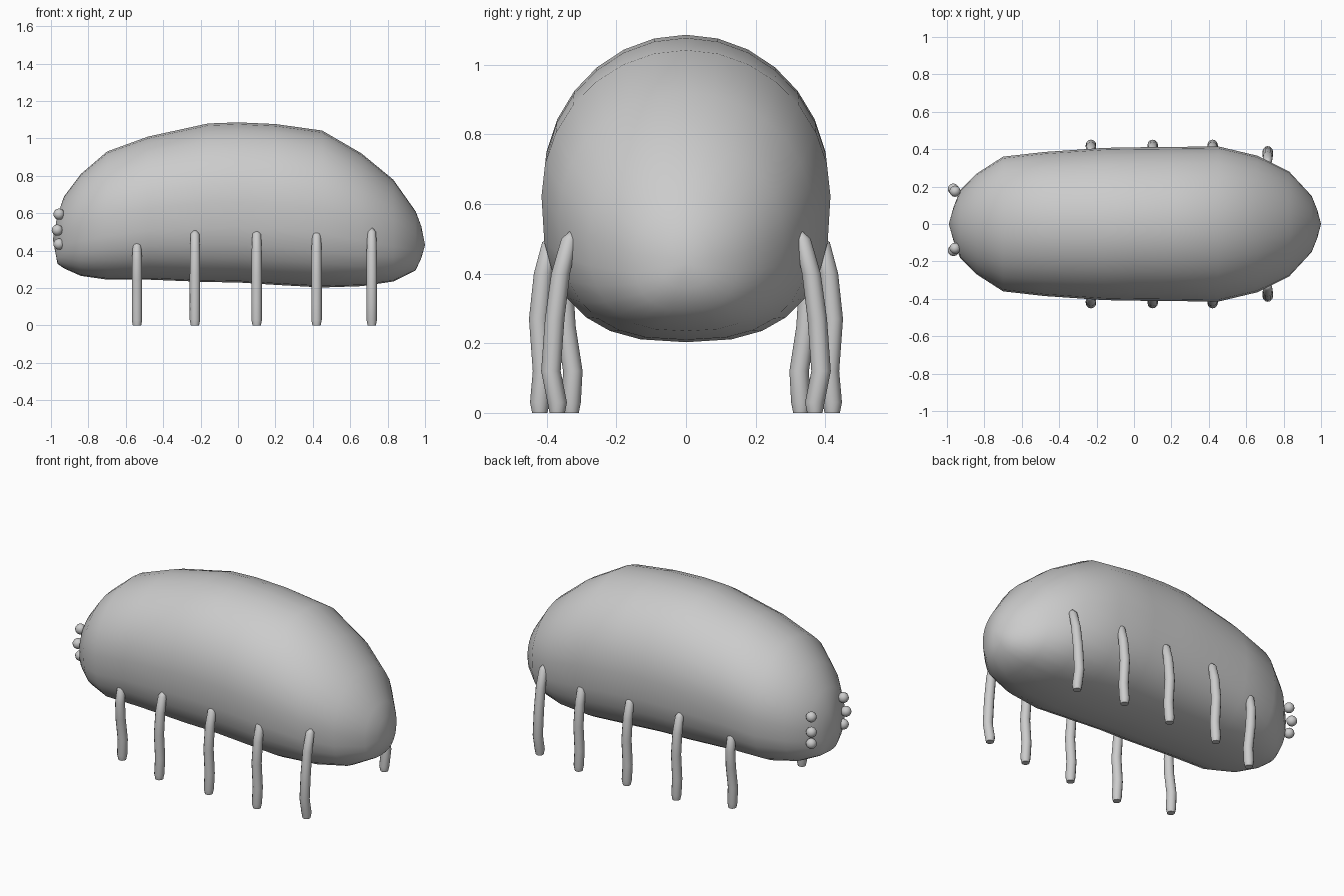
import bpy, bmesh
from math import sin, cos, pi, radians
from mathutils import Vector

if "Cube" in bpy.data.objects:
    bpy.data.objects.remove(bpy.data.objects["Cube"])


def loft(name, rings, start, end):
    """Skin a list of closed rings and close both ends to a point."""
    bm = bmesh.new()
    vs = [[bm.verts.new(p) for p in r] for r in rings]
    n = len(vs[0])
    for a, b in zip(vs, vs[1:]):
        for i in range(n):
            j = (i + 1) % n
            bm.faces.new((a[i], a[j], b[j], b[i]))
    for ring, tip in ((vs[0], start), (vs[-1], end)):
        t = bm.verts.new(tip)
        for i in range(n):
            bm.faces.new((ring[i], ring[(i + 1) % n], t))
    bmesh.ops.recalc_face_normals(bm, faces=bm.faces)
    me = bpy.data.meshes.new(name)
    bm.to_mesh(me)
    bm.free()
    ob = bpy.data.objects.new(name, me)
    bpy.context.collection.objects.link(ob)
    smooth(ob)
    return ob


def smooth(ob):
    bpy.ops.object.select_all(action='DESELECT')
    ob.select_set(True)
    bpy.context.view_layer.objects.active = ob
    bpy.ops.object.shade_smooth_by_angle(angle=radians(50))


# Body section: round on top, flatter underneath
def section(x, zb, zt, w, n=28):
    c, h = (zb + zt) / 2, (zt - zb) / 2
    pts = []
    for i in range(n):
        a = 2 * pi * i / n
        e = 1.0 if sin(a) >= 0 else 2 / 2.6
        y = abs(cos(a)) ** e * (1 if cos(a) >= 0 else -1)
        z = abs(sin(a)) ** e * (1 if sin(a) >= 0 else -1)
        pts.append((x, w * y, c + h * z))
    return pts


# Body: x, bottom, top, half width
profile = [
    (-0.965, 0.33, 0.59, 0.09), (-0.93, 0.305, 0.69, 0.18),
    (-0.84, 0.265, 0.81, 0.27), (-0.70, 0.245, 0.93, 0.36),
    (-0.48, 0.245, 1.01, 0.385), (-0.16, 0.232, 1.08, 0.407),
    (0.0, 0.23, 1.086, 0.41), (0.2, 0.217, 1.077, 0.412),
    (0.45, 0.203, 1.042, 0.415), (0.66, 0.21, 0.92, 0.365),
    (0.83, 0.235, 0.78, 0.28), (0.95, 0.295, 0.61, 0.15),
    (0.98, 0.36, 0.53, 0.075),
]
loft("body", [section(*p) for p in profile], (-0.99, 0, 0.46), (1.0, 0, 0.43))

# Legs: five wavy pairs, paths as (y, z, radius)
mid = [(0.42, 0.0, 0.022), (0.42, 0.03, 0.028), (0.412, 0.12, 0.028),
       (0.423, 0.27, 0.028), (0.41, 0.4, 0.027), (0.39, 0.49, 0.023)]
front = [(0.33, 0.0, 0.022), (0.33, 0.03, 0.028), (0.325, 0.12, 0.028),
         (0.345, 0.25, 0.028), (0.35, 0.35, 0.027), (0.34, 0.43, 0.022)]
back = [(0.37, 0.0, 0.022), (0.37, 0.03, 0.028), (0.388, 0.12, 0.028),
        (0.377, 0.27, 0.028), (0.36, 0.4, 0.027), (0.335, 0.5, 0.023)]
legs = [(-0.54, front), (-0.23, mid), (0.10, mid), (0.42, mid), (0.715, back)]
for k, (x, path) in enumerate(legs, 1):
    for side, s in (("right", -1), ("left", 1)):
        rings = [[(x + r * cos(2 * pi * i / 12), s * y + r * sin(2 * pi * i / 12), z)
                  for i in range(12)] for y, z, r in path]
        y0, y1, z1 = path[0][0], path[-1][0] - 0.01, path[-1][1] + 0.03
        loft(f"{side}_leg_{k}", rings, (x, s * y0, 0), (x, s * y1, z1))

# Eyes: three beads on each side of the face
for side, yc, s in (("left", 0.175, 1), ("right", -0.13, -1)):
    for k, (x, dy, z) in enumerate([(-0.957, 0.0, 0.595), (-0.966, 0.012, 0.51),
                                    (-0.957, 0.0, 0.435)], 1):
        bpy.ops.mesh.primitive_uv_sphere_add(segments=12, ring_count=8, radius=0.03,
                                             location=(x, yc + s * dy, z))
        ob = bpy.context.object
        ob.name = f"{side}_eye_{k}"
        smooth(ob)
